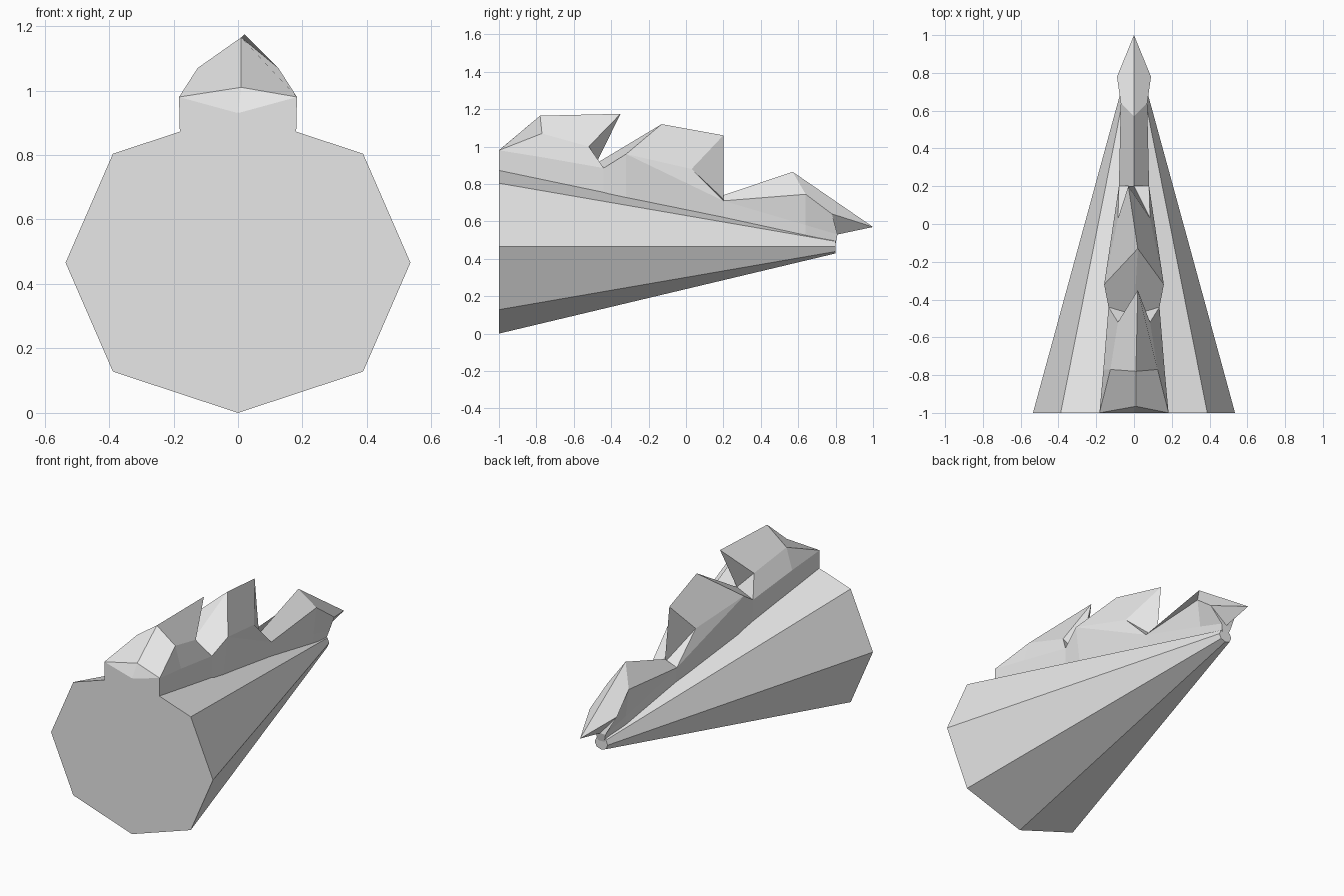
import bpy, bmesh

cube = bpy.data.objects.get("Cube")
if cube:
    bpy.data.objects.remove(cube, do_unlink=True)

grey = bpy.data.materials.new("light_grey")
grey.use_nodes = True
grey.diffuse_color = (0.8, 0.8, 0.8, 1)
grey.node_tree.nodes["Principled BSDF"].inputs["Base Color"].default_value = (0.8, 0.8, 0.8, 1)


def loft(name, rings, front=None, back=None):
    """Skin closed rings of points; each end is one face or a fan to a point."""
    bm = bmesh.new()
    rows = [[bm.verts.new(p) for p in ring] for ring in rings]
    n = len(rows[0])
    for a, b in zip(rows, rows[1:]):
        for i in range(n):
            j = (i + 1) % n
            bm.faces.new((a[i], a[j], b[j], b[i]))
    for row, tip in ((rows[0], front), (rows[-1], back)):
        if tip is None:
            bm.faces.new(row)
        else:
            centre = bm.verts.new(tip)
            for i in range(n):
                bm.faces.new((row[i], row[(i + 1) % n], centre))
    bmesh.ops.remove_doubles(bm, verts=bm.verts, dist=0.0005)
    bmesh.ops.recalc_face_normals(bm, faces=bm.faces)
    mesh = bpy.data.meshes.new(name)
    bm.to_mesh(mesh)
    bm.free()
    mesh.materials.append(grey)
    obj = bpy.data.objects.new(name, mesh)
    bpy.context.collection.objects.link(obj)


def section(base, hip, shoulder, ridge):
    """Mirror the side points about x = 0, with the ridge between."""
    side = [base, hip, shoulder]
    return side + [ridge] + [(-x, y, z) for x, y, z in reversed(side)]


# tapered eight-sided body
half = [(0, -0.466), (0.388, -0.338), (0.535, 0), (0.388, 0.338), (0, 0.466)]
outline = half + [(-x, z) for x, z in half[3:0:-1]]
loft("tapered_body", [[(x * s, y, 0.466 + z * s) for x, z in outline]
                      for y, s in ((-1, 1), (0.8, 0.08))])

# large front crest with an overhanging tip
corner = (0.183, -1, 0.98)
loft("front_crest", [
    section((0.18, -1, 0.85), corner, corner, (0.01, -0.965, 1.01)),
    section((0.16, -0.77, 0.8), (0.162, -0.77, 0.943), (0.125, -0.77, 1.07), (0.01, -0.78, 1.165)),
    section((0.13, -0.44, 0.7), (0.135, -0.44, 0.885), (0.085, -0.52, 1.0), (0.02, -0.35, 1.175)),
], front=(0, -1, 0.93), back=(0, -0.48, 0.91))

# middle crest with a cut-away back
heel, cheek = (0.135, -0.44, 0.885), (0.158, -0.32, 0.96)
loft("middle_crest", [
    section((0.13, -0.44, 0.7), heel, heel, (0, -0.48, 0.91)),
    section((0.125, -0.32, 0.7), cheek, cheek, (0.02, -0.13, 1.12)),
    section((0.07, 0.2, 0.58), (0.08, 0.2, 0.71), (0.085, 0.03, 0.88), (-0.03, 0.2, 1.06)),
], back=(0, 0.2, 0.72))

# small rear crest ending in a point
start = (0.08, 0.2, 0.71)
loft("rear_crest", [
    section((0.07, 0.2, 0.58), start, start, (0, 0.2, 0.74)),
    section((0.045, 0.64, 0.5), (0.05, 0.64, 0.58), (0.07, 0.64, 0.745), (0, 0.57, 0.865)),
    section((0.02, 0.8, 0.48), (0.035, 0.81, 0.53), (0.09, 0.78, 0.64), (0, 1, 0.57)),
], back=(0, 0.81, 0.53))
